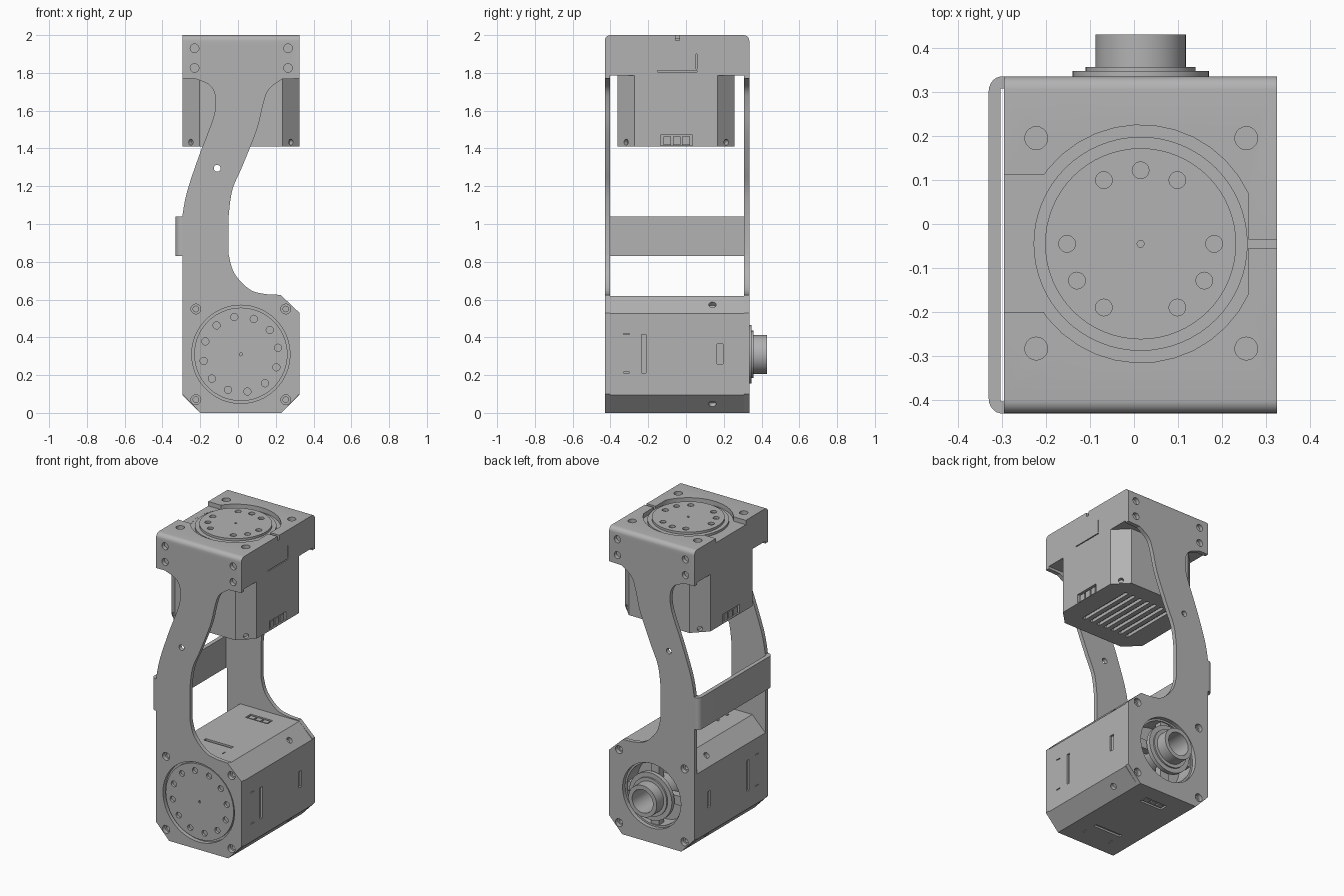
import bpy, bmesh, math
from mathutils import Vector, Matrix

if "Cube" in bpy.data.objects:
    bpy.data.objects.remove(bpy.data.objects["Cube"])

GREY = bpy.data.materials.new("machined grey")
GREY.use_nodes = True
GREY.diffuse_color = (0.45, 0.45, 0.45, 1)
GREY.node_tree.nodes["Principled BSDF"].inputs["Base Color"].default_value = (0.45, 0.45, 0.45, 1)

CX, LEFT, RIGHT = 0.015, -0.295, 0.325     # shared width of every block
FRONT, BACK, SKIN = -0.43, 0.335, 0.027    # outer plate faces and thickness
AXLE = (CX, 0.31)                          # lower axis in x, z
TURN = (CX, -0.045)                        # upper axis in x, y


def circle(c, r, n=32, start=0, end=360):
    count = n if end - start == 360 else n + 1
    angles = [math.radians(start + (end - start) * i / n) for i in range(count)]
    return [(c[0] + r * math.cos(a), c[1] + r * math.sin(a)) for a in angles]


def rect(u0, u1, v0, v1):
    return [(u0, v0), (u1, v0), (u1, v1), (u0, v1)]


def octagon(c, h, k):
    half = [(h, k - h), (h, h - k), (h - k, h), (k - h, h)]
    return [(c[0] + s * u, c[1] + s * v) for s in (1, -1) for u, v in half]


def smooth(pts, steps=6):
    """Curve through the given points."""
    p = [Vector(q) for q in [pts[0]] + pts + [pts[-1]]]
    out = []
    for a, b, c, d in zip(p, p[1:], p[2:], p[3:]):
        for i in range(steps):
            t = i / steps
            out.append(tuple(0.5 * (2 * b + (c - a) * t + (2 * a - 5 * b + 4 * c - d) * t ** 2
                                    + (3 * b - a - 3 * c + d) * t ** 3)))
    return out + [pts[-1]]


def add_prism(bm, pts, axis, lo, hi):
    place = {"x": lambda u, v, w: (w, u, v), "y": lambda u, v, w: (u, w, v),
             "z": lambda u, v, w: (u, v, w)}[axis]
    a, b = ([bm.verts.new(place(u, v, w)) for u, v in pts] for w in (lo, hi))
    bm.faces.new(a)
    bm.faces.new(b[::-1])
    for i in range(len(pts)):
        j = (i + 1) % len(pts)
        bm.faces.new((a[i], b[i], b[j], a[j]))


def add_hole(bm, pos, direction, r=0.02):
    turn = Vector(direction).to_track_quat("Z", "Y").to_matrix().to_4x4()
    bmesh.ops.create_cone(bm, cap_ends=True, segments=16, radius1=r, radius2=r,
                          depth=0.05, matrix=Matrix.Translation(pos) @ turn)


def build(name, prisms, holes=()):
    bm = bmesh.new()
    for p in prisms:
        add_prism(bm, *p)
    for h in holes:
        add_hole(bm, *h)
    bmesh.ops.recalc_face_normals(bm, faces=bm.faces)
    mesh = bpy.data.meshes.new(name)
    bm.to_mesh(mesh)
    bm.free()
    mesh.materials.append(GREY)
    obj = bpy.data.objects.new(name, mesh)
    bpy.context.collection.objects.link(obj)
    return obj


def cut(obj, prisms, holes=()):
    tool = build("cutter", prisms, holes)
    tool.hide_render = True
    mod = obj.modifiers.new("cut", "BOOLEAN")
    mod.operation, mod.solver, mod.object = "DIFFERENCE", "EXACT", tool
    deps = bpy.context.evaluated_depsgraph_get()
    mesh = bpy.data.meshes.new_from_object(obj.evaluated_get(deps))
    obj.modifiers.clear()
    obj.data = mesh
    bpy.data.objects.remove(tool)


def corners(c, u, v):
    return [(c[0] + s * u, c[1] + t * v) for s in (-1, 1) for t in (-1, 1)]


# Side plates with a curved arm
right_low = smooth([(0.225, 0.625), (0.14, 0.63), (0.06, 0.655), (-0.02, 0.74), (-0.05, 0.84)])
right_high = smooth([(-0.05, 1.04), (-0.03, 1.18), (0.025, 1.31), (0.1, 1.5), (0.135, 1.64),
                     (0.165, 1.715), (0.235, 1.767)])
left_high = smooth([(-0.23, 1.77), (-0.15, 1.735), (-0.12, 1.67), (-0.13, 1.565),
                    (-0.205, 1.365), (-0.27, 1.17), (LEFT, 1.04)])
outline = ([(LEFT, 0.1), (-0.2, 0), (0.23, 0), (RIGHT, 0.1), (RIGHT, 0.53)] + right_low + right_high
           + [(RIGHT, 1.77), (RIGHT, 1.785), (LEFT, 1.785), (LEFT, 1.77)] + left_high)
bolts = corners(AXLE, 0.238, 0.24)
for name, lo, hi, bore in (("front_plate", FRONT, FRONT + SKIN, 0.26),
                           ("back_plate", BACK - SKIN, BACK, 0.212)):
    plate = build(name, [(outline, "y", lo, hi)])
    cut(plate, [(circle(AXLE, bore, 64), "y", lo - 0.1, hi + 0.1),
                (circle((-0.11, 1.295), 0.018), "y", lo - 0.1, hi + 0.1)]
        + [(circle(b, 0.026, 20), "y", lo - 0.1, hi + 0.1) for b in bolts])

# Lower motor body, grooved on its four sides
lower = build("lower_motor_body", [(octagon(AXLE, 0.31, 0.095), "y", FRONT + SKIN, BACK - SKIN)])
grooves = []
for lo, hi in ((LEFT - 0.02, LEFT + 0.012), (RIGHT - 0.012, RIGHT + 0.02)):
    grooves += [(rect(-0.235, -0.212, 0.21, 0.415), "x", lo, hi),
                (rect(0.165, 0.197, 0.26, 0.365), "x", lo, hi)]
    grooves += [(rect(-0.33, -0.3, z, z + 0.006), "x", lo, hi) for z in (0.21, 0.415)]
for lo, hi in ((-0.02, 0.012), (0.608, 0.64)):
    grooves += [(rect(CX - 0.1, CX + 0.1, -0.235, -0.212), "z", lo, hi),
                (rect(CX - 0.08, CX + 0.08, 0.17, 0.225), "z", lo, hi)]
    grooves += [(rect(CX + x, CX + x + 0.006, -0.33, -0.3), "z", lo, hi) for x in (-0.1, 0.1)]
cut(lower, grooves, [((x, 0.14, z), (x - CX, 0, z - AXLE[1]))
                     for x, z in corners(AXLE, 0.2625, 0.2625)])
cut(lower, [(circle(AXLE, 0.2, 64), "y", 0.2, 0.5)]
    + [(circle(b, 0.015, 16), "y", lo, hi) for b in bolts
       for lo, hi in ((-0.5, FRONT + 0.05), (BACK - 0.05, 0.5))])
build("lower_connectors", [(rect(CX + x, CX + x + 0.04, 0.18, 0.215), "z", lo, lo + 0.012)
                           for x in (-0.07, -0.02, 0.03) for lo in (0.004, 0.605)])

# Front output disc with a ring of twelve holes
disc = build("front_disc", [(circle(AXLE, 0.247, 64), "y", FRONT + 0.01, FRONT + 0.045)])
ring = [circle(AXLE, 0.2, 12, 100, 460)[i] for i in range(12)]
cut(disc, [(circle(p, 0.019, 20), "y", FRONT - 0.1, FRONT + 0.03) for p in ring]
    + [(circle(AXLE, 0.008, 12), "y", FRONT - 0.1, FRONT + 0.02)])
build("front_disc_lip", [(circle(AXLE, 0.238, 64), "y", FRONT + 0.004, FRONT + 0.006)]).hide_render = True
bpy.data.objects.remove(bpy.data.objects["front_disc_lip"])

# Hollow rear hub, stepped flange and spokes inside the rear opening
for name, r, lo, hi in (("hub_tube", 0.103, 0.2, 0.43), ("hub_step", 0.125, 0.33, 0.357),
                        ("hub_flange", 0.155, 0.32, 0.347)):
    part = build(name, [(circle(AXLE, r, 48), "y", lo, hi)])
    cut(part, [(circle(AXLE, 0.076 if name == "hub_tube" else 0.102, 48), "y", lo + 0.03 if
               name == "hub_tube" else lo - 0.1, 0.5)])
spokes = build("hub_spokes", [(rect(CX - 0.205, CX + 0.205, 0.28, 0.34), "y", 0.25, 0.3),
                              (rect(CX - 0.03, CX + 0.03, 0.105, 0.515), "y", 0.251, 0.301)])
cut(spokes, [(circle(AXLE, 0.1, 32), "y", 0.2, 0.4)])

# Upper cap with rounded front and back top edges
R = 0.03
profile = ([(FRONT, 1.785), (BACK, 1.785)] + circle((BACK - R, 2 - R), R, 6, 0, 90)
           + circle((FRONT + R, 2 - R), R, 6, 90, 180))
cap = build("upper_cap", [(profile, "x", LEFT, RIGHT)])
cap_bolts = corners((0.0165, -0.044), 0.2385, 0.239)
face_bolts = corners((0.0175, 1.878), 0.2475, 0.052)
cut(cap, [(circle(TURN, 0.27, 32, 25, 335), "z", 1.97, 2.1)]
    + [(circle(b, 0.026, 20), "z", 1.965, 2.1) for b in cap_bolts]
    + [(circle(b, 0.023, 20), "y", lo, hi) for b in face_bolts
       for lo, hi in ((-0.6, FRONT + 0.025), (BACK - 0.025, 0.6))])
cut(cap, [(rect(-0.4, -0.2, -0.2, 0.112), "z", 1.971, 2.1),
          (rect(0.2, 0.4, -0.055, -0.035), "z", 1.972, 2.1),
          (rect(0.052, 0.058, 1.82, 1.9), "x", RIGHT - 0.008, 0.4),
          (rect(-0.15, 0.058, 1.806, 1.812), "x", RIGHT - 0.008, 0.4)])

# Turntable ring and disc
build("turntable_ring", [(circle(TURN, 0.243, 64), "z", 1.96, 1.985)])
table = build("turntable", [(circle(TURN, 0.217, 64), "z", 1.96, 2.0)])
spots = [circle(TURN, 0.167, 12)[i] for i in (0, 2, 3, 4, 6, 7, 8, 10, 11)]
cut(table, [(circle(p, 0.019, 20), "z", 1.975, 2.1) for p in spots]
    + [(circle(TURN, 0.008, 12), "z", 1.985, 2.1)])

# Upper motor body hanging below the cap, with cooling slots underneath
MID = (CX, -0.052)
upper = build("upper_motor_body", [(octagon(MID, 0.31, 0.09), "z", 1.41, 1.79)])
cut(upper, [(rect(CX + x - 0.012, CX + x + 0.012, -0.25, 0.15), "z", 1.3, 1.43)
            for x in [0.055 * i for i in range(-3, 4)]]
    + [(rect(-0.135, 0.035, 1.415, 1.472), "x", lo, hi)
       for lo, hi in ((RIGHT - 0.02, 0.4), (-0.4, LEFT + 0.02))],
    [((x, y, 1.433), (x - MID[0], y - MID[1], 0), 0.016) for x, y in corners(MID, 0.265, 0.265)])
build("upper_connectors", [(rect(y, y + 0.04, 1.418, 1.462), "x", lo, lo + 0.02)
                           for y in (-0.12, -0.07, -0.02) for lo in (LEFT + 0.006, RIGHT - 0.026)])

# Strap that joins the two arms, with rounded ends
r = 0.033
outer = circle((LEFT, BACK - r), 0.035, 6, 90, 180) + circle((LEFT, FRONT + r), 0.035, 6, 180, 270)
inner = [(LEFT, FRONT + SKIN), (-0.303, FRONT + SKIN), (-0.303, BACK - SKIN), (LEFT, BACK - SKIN)]
build("cross_strap", [([(x, min(max(y, FRONT), BACK)) for x, y in outer] + inner, "z", 0.83, 1.04)])

# Smooth the curved walls and keep the hard edges crisp
bpy.ops.object.select_all(action="DESELECT")
for obj in bpy.context.collection.objects:
    if obj.type == "MESH" and GREY.name in obj.data.materials:
        obj.select_set(True)
        bpy.context.view_layer.objects.active = obj
bpy.ops.object.shade_smooth_by_angle(angle=math.radians(30))
